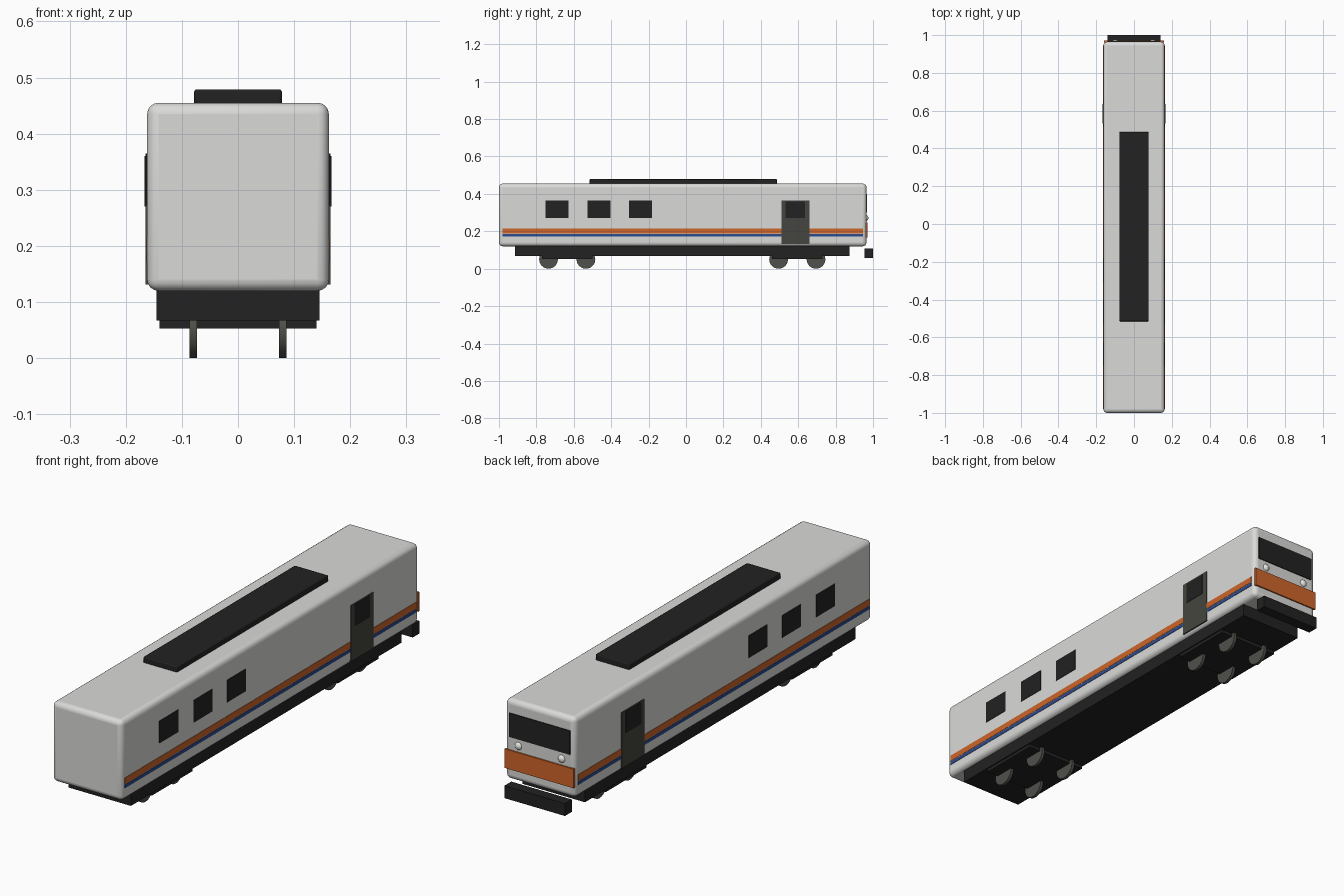
import bpy, math

if "Cube" in bpy.data.objects:
    bpy.data.objects.remove(bpy.data.objects["Cube"])


def material(name, r, g, b):
    m = bpy.data.materials.new(name)
    m.diffuse_color = (r, g, b, 1)
    m.use_nodes = True
    m.node_tree.nodes["Principled BSDF"].inputs["Base Color"].default_value = m.diffuse_color
    return m


WHITE = material("light grey paint", 0.70, 0.71, 0.69)
BLACK = material("black", 0.016, 0.016, 0.016)
ORANGE = material("orange", 0.62, 0.13, 0.022)
BLUE = material("blue", 0.025, 0.07, 0.27)
DOOR = material("door grey", 0.06, 0.06, 0.05)
STEEL = material("wheel steel", 0.08, 0.08, 0.07)
LAMP = material("lamp white", 0.80, 0.80, 0.76)


def box(name, x, y, z, mat, bevel=0, segments=1):
    """Box from (min, max) pairs, with optional rounded edges."""
    bpy.ops.mesh.primitive_cube_add(
        size=1, location=[(a + b) / 2 for a, b in (x, y, z)])
    ob = bpy.context.object
    ob.name = name
    ob.scale = [b - a for a, b in (x, y, z)]
    bpy.ops.object.transform_apply(location=False, rotation=False, scale=True)
    ob.data.materials.append(mat)
    if bevel:
        mod = ob.modifiers.new("rounded edges", 'BEVEL')
        mod.width, mod.segments = bevel, segments
        bpy.ops.object.shade_smooth_by_angle(angle=math.radians(40))
    return ob


def side_plate(name, side, y, z, mat, out):
    """Thin plate on the left (-1) or right (1) wall."""
    return box(name, sorted((side * 0.159, side * out)), y, z, mat)


# Car body, roof unit and underframe
box("body", (-0.162, 0.162), (-1, 0.965), (0.12, 0.455), WHITE, 0.02, 4)
box("roof_unit", (-0.078, 0.078), (-0.515, 0.487), (0.45, 0.479), BLACK, 0.004, 2)
box("underframe", (-0.145, 0.145), (-0.915, 0.875), (0.067, 0.123), BLACK)

# Side stripes, windows and doors
for s, tag in ((-1, "left"), (1, "right")):
    side_plate("orange_stripe_" + tag, s, (-0.98, 0.945), (0.188, 0.214), ORANGE, 0.1635)
    side_plate("blue_stripe_" + tag, s, (-0.98, 0.945), (0.171, 0.185), BLUE, 0.1635)
    for yc in (-0.69, -0.465, -0.243):
        side_plate("window_" + tag, s, (yc - 0.062, yc + 0.062), (0.272, 0.365), BLACK, 0.164)
    side_plate("door_" + tag, s, (0.511, 0.66), (0.131, 0.365), DOOR, 0.165)
    side_plate("door_window_" + tag, s, (0.533, 0.635), (0.27, 0.36), BLACK, 0.1665)

# Cab end: windscreen, orange band, headlamps and buffer beam
box("windscreen", (-0.14, 0.14), (0.962, 0.969), (0.30, 0.40), BLACK)
box("orange_band", (-0.16, 0.16), (0.962, 0.971), (0.166, 0.246), ORANGE)
for s in (-1, 1):
    bpy.ops.mesh.primitive_uv_sphere_add(
        segments=20, ring_count=10, radius=0.016, location=(s * 0.10, 0.963, 0.271))
    lamp = bpy.context.object
    lamp.name = "headlamp"
    lamp.scale.y = 0.75
    lamp.data.materials.append(LAMP)
    bpy.ops.object.shade_smooth()
box("buffer_beam", (-0.14, 0.14), (0.955, 1.0), (0.056, 0.108), BLACK)

# Bogies with two wheelsets each
for yb in (-0.635, 0.595):
    box("bogie", (-0.14, 0.14), (yb - 0.135, yb + 0.135), (0.053, 0.08), BLACK)
    for yw in (yb - 0.1, yb + 0.1):
        for s in (-1, 1):
            bpy.ops.mesh.primitive_cylinder_add(
                vertices=32, radius=0.05, depth=0.013,
                location=(s * 0.08, yw, 0.05), rotation=(0, math.pi / 2, 0))
            wheel = bpy.context.object
            wheel.name = "wheel"
            wheel.data.materials.append(STEEL)
            bpy.ops.object.shade_smooth_by_angle(angle=math.radians(40))
